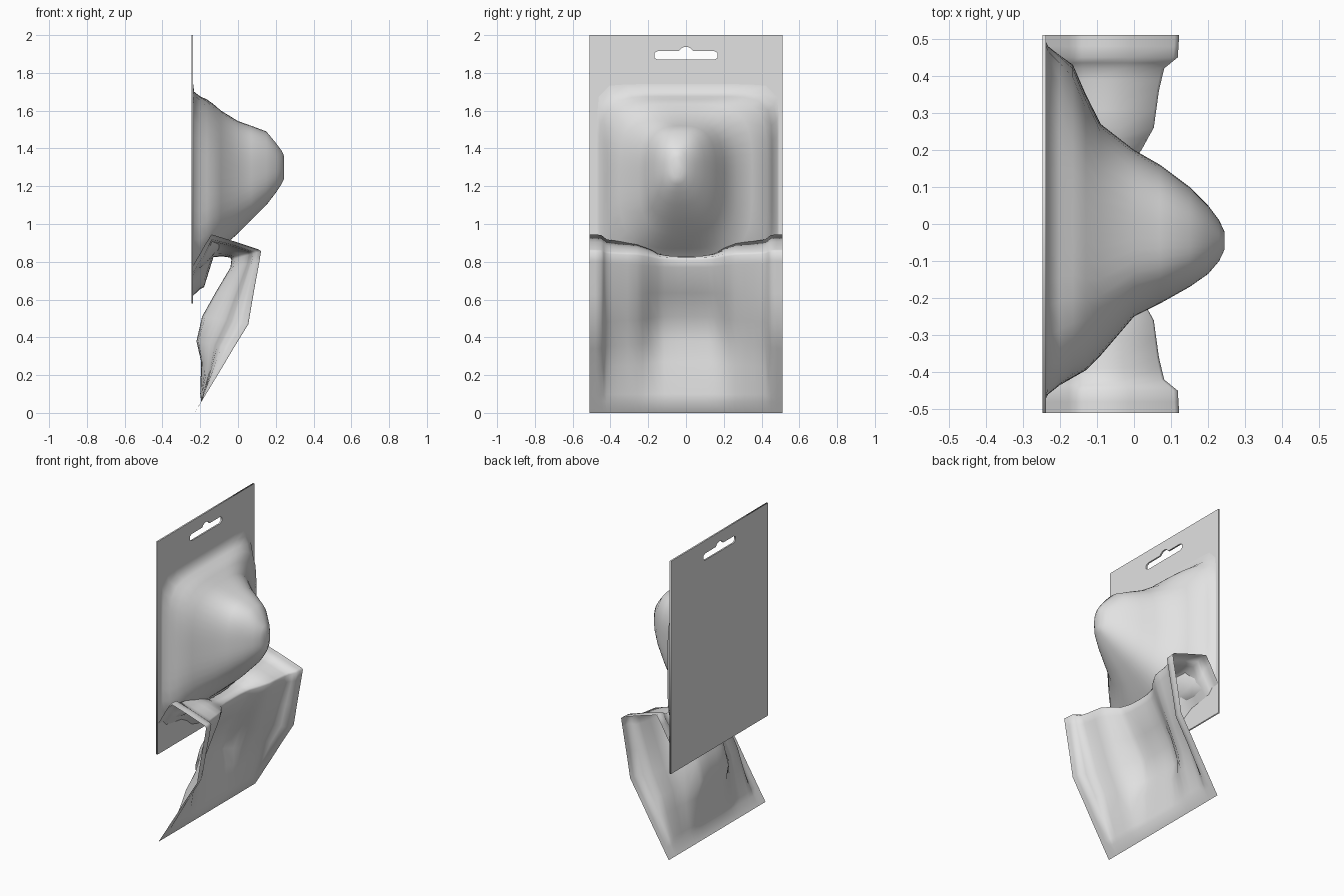
import bpy, bmesh, math

if "Cube" in bpy.data.objects:
    bpy.data.objects.remove(bpy.data.objects["Cube"], do_unlink=True)

grey = bpy.data.materials.new("light_grey")
grey.use_nodes = True
grey.diffuse_color = (0.76, 0.76, 0.76, 1)
grey.node_tree.nodes["Principled BSDF"].inputs["Base Color"].default_value = (0.76, 0.76, 0.76, 1)


def loft(name, rows, closed=False):
    """Skin a smooth surface through rows of points, optionally closed and capped."""
    bm = bmesh.new()
    grid = [[bm.verts.new(p) for p in row] for row in rows]
    n = len(grid[0])
    for a, b in zip(grid, grid[1:]):
        for i in range(n if closed else n - 1):
            j = (i + 1) % n
            bm.faces.new((a[i], a[j], b[j], b[i]))
    if closed:
        bm.faces.new(grid[-1])
    for face in bm.faces:
        face.smooth = True
    mesh = bpy.data.meshes.new(name)
    bm.to_mesh(mesh)
    bm.free()
    obj = bpy.data.objects.new(name, mesh)
    bpy.context.collection.objects.link(obj)
    mesh.materials.append(grey)


def ramp(points, v):
    """Piecewise linear lookup."""
    for (a, fa), (b, fb) in zip(points, points[1:]):
        if v <= b:
            return fa + (fb - fa) * (v - a) / (b - a)
    return points[-1][1]


# Backing card with a hanging slot
curve = bpy.data.curves.new("backing_card", "CURVE")
curve.dimensions = "2D"
curve.fill_mode = "BOTH"
curve.extrude = 0.005
slot = [(0.15, 1.87), (0.168, 1.88), (0.168, 1.905), (0.15, 1.915), (0.04, 1.915), (0.025, 1.93), (0.01, 1.938)]
slot += [(-y, z) for y, z in reversed(slot)]
for outline in ([(-0.51, 0.58), (0.51, 0.58), (0.51, 2), (-0.51, 2)], slot):
    spline = curve.splines.new("POLY")
    spline.points.add(len(outline) - 1)
    for point, (y, z) in zip(spline.points, outline):
        point.co = (y, z, 0, 1)
    spline.use_cyclic_u = True
card = bpy.data.objects.new("backing_card", curve)
bpy.context.collection.objects.link(card)
curve.materials.append(grey)
card.rotation_euler = (math.pi / 2, 0, math.pi / 2)
card.location.x = -0.242
card.select_set(True)
bpy.context.view_layer.objects.active = card
bpy.ops.object.convert(target="MESH")

# Blister bulge: depth, bottom, top, right side, left side, squareness
levels = [
    (-0.237, 0.76, 1.74, -0.47, 0.49, 12),
    (-0.232, 0.76, 1.70, -0.46, 0.48, 9),
    (-0.20, 0.765, 1.675, -0.435, 0.455, 7),
    (-0.165, 0.79, 1.66, -0.415, 0.43, 5),
    (-0.13, 0.835, 1.635, -0.395, 0.35, 4),
    (-0.09, 0.87, 1.60, -0.355, 0.27, 3.3),
    (0.0, 0.95, 1.545, -0.25, 0.20, 3),
    (0.07, 1.02, 1.52, -0.215, 0.16, 2.8),
    (0.15, 1.10, 1.49, -0.17, 0.10, 2.6),
    (0.20, 1.165, 1.43, -0.135, 0.05, 2.4),
    (0.23, 1.21, 1.39, -0.10, 0.01, 2.2),
    (0.244, 1.24, 1.36, -0.07, -0.02, 2),
]


def ring(x, z0, z1, y0, y1, power, count=48):
    points = []
    for i in range(count):
        a = 2 * math.pi * (i + 0.5) / count
        c, s = math.cos(a), math.sin(a)
        r = (abs(c) ** power + abs(s) ** power) ** (-1 / power)
        points.append((x, (y0 + y1) / 2 + r * c * (y1 - y0) / 2, (z0 + z1) / 2 + r * s * (z1 - z0) / 2))
    return points


loft("blister_bulge", [ring(*level) for level in levels], closed=True)

# Folded lower sheet: leaves the card, folds over a ridge and hangs down;
# its middle profile sinks between two raised ends
middle = [(-0.238, 0.62), (-0.20, 0.655), (-0.18, 0.665), (-0.13, 0.825), (-0.08, 0.828), (-0.04, 0.822),
          (-0.035, 0.81), (-0.04, 0.77), (-0.12, 0.635), (-0.19, 0.51), (-0.22, 0.38), (-0.195, 0.27),
          (-0.20, 0.10), (-0.195, 0.06), (-0.23, 0)]
end = [(-0.238, 0.78), (-0.20, 0.845), (-0.175, 0.89), (-0.14, 0.945), (-0.01, 0.905), (0.11, 0.865),
       (0.122, 0.855), (0.113, 0.80), (0.082, 0.63), (0.055, 0.47), (-0.025, 0.34), (-0.09, 0.23),
       (-0.172, 0.095), (-0.193, 0.06), (-0.23, 0)]
rise = [(0, 0), (0.08, 0.03), (0.15, 0.16), (0.2, 0.42), (0.26, 0.62), (0.36, 0.7), (0.42, 0.78), (0.45, 0.98), (0.51, 1)]
half = [0, 0.04, 0.08, 0.115, 0.15, 0.2, 0.23, 0.26, 0.31, 0.36, 0.39, 0.42, 0.435, 0.45, 0.48, 0.51]
columns = [-y for y in reversed(half[1:])] + half
rows = []
for k, ((mx, mz), (ex, ez)) in enumerate(zip(middle, end)):
    row = []
    for y in columns:
        w = ramp(rise, abs(y)) ** (1 + 0.1 * max(0, k - 4))
        row.append((mx + (ex - mx) * w, y, mz + (ez - mz) * w))
    rows.append(row)
loft("folded_sheet", rows)
